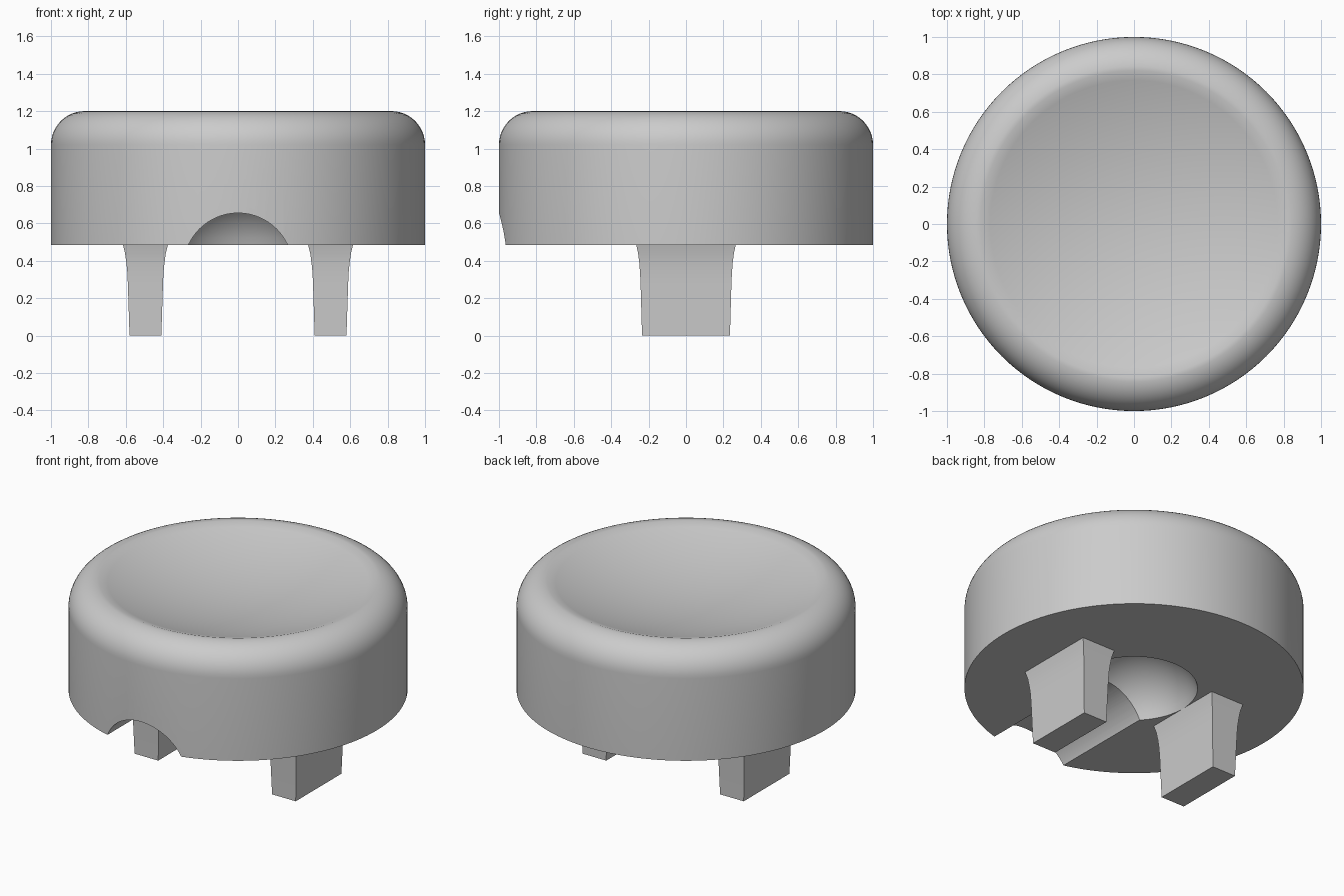
import bpy, bmesh, math
from mathutils import Matrix

if "Cube" in bpy.data.objects:
    bpy.data.objects.remove(bpy.data.objects["Cube"])

SEG = 128
BASE, TOP, FILLET = 0.485, 1.2, 0.18
RIM = 1.0 - FILLET
DISH_DEPTH = 0.14
HOLLOW_Z, DOME_R, GROOVE_R = 0.3635, 0.394, 0.2915

grey = bpy.data.materials.new("light_grey")
grey.diffuse_color = (0.6, 0.6, 0.6, 1.0)
grey.use_nodes = True
grey.node_tree.nodes["Principled BSDF"].inputs["Base Color"].default_value = grey.diffuse_color


def make_object(name, bm):
    bmesh.ops.recalc_face_normals(bm, faces=bm.faces)
    mesh = bpy.data.meshes.new(name)
    bm.to_mesh(mesh)
    bm.free()
    mesh.materials.append(grey)
    obj = bpy.data.objects.new(name, mesh)
    bpy.context.collection.objects.link(obj)
    return obj


def activate(obj):
    bpy.ops.object.select_all(action='DESELECT')
    obj.select_set(True)
    bpy.context.view_layer.objects.active = obj


def smooth(obj, degrees=30):
    activate(obj)
    bpy.ops.object.shade_smooth_by_angle(angle=math.radians(degrees))


def revolve(name, profile):
    """Turn an (r, z) profile whose two ends lie on the z axis."""
    bm = bmesh.new()
    verts = [bm.verts.new((r, 0, z)) for r, z in profile]
    edges = [bm.edges.new(pair) for pair in zip(verts, verts[1:])]
    bmesh.ops.spin(bm, geom=verts + edges, cent=(0, 0, 0), axis=(0, 0, 1),
                   angle=2 * math.pi, steps=SEG, use_duplicate=False)
    bmesh.ops.remove_doubles(bm, verts=bm.verts, dist=1e-5)
    return make_object(name, bm)


# Cap profile: dished top, rounded rim, straight wall, domed hollow below
dish_r = (RIM ** 2 + DISH_DEPTH ** 2) / (2 * DISH_DEPTH)
profile = []
for i in range(16):
    r = RIM * i / 16
    profile.append((r, TOP - DISH_DEPTH + dish_r - math.sqrt(dish_r ** 2 - r ** 2)))
for i in range(13):
    a = math.pi / 2 * i / 12
    profile.append((RIM + FILLET * math.sin(a), TOP - FILLET + FILLET * math.cos(a)))
profile.append((1.0, BASE))
start = math.asin((BASE - HOLLOW_Z) / DOME_R)
for i in range(13):
    a = start + (math.pi / 2 - start) * i / 12
    r = 0.0 if i == 12 else DOME_R * math.cos(a)
    profile.append((r, HOLLOW_Z + DOME_R * math.sin(a)))
cap = revolve("round_cap", profile)

# Groove running from the front edge into the hollow
bm = bmesh.new()
bmesh.ops.create_cone(bm, cap_ends=True, segments=96, radius1=GROOVE_R,
                      radius2=GROOVE_R, depth=1.2,
                      matrix=Matrix.Translation((0, -0.6, HOLLOW_Z))
                      @ Matrix.Rotation(math.pi / 2, 4, 'X'))
cutter = make_object("groove_cutter", bm)
cutter.hide_render = True
cut = cap.modifiers.new("groove", 'BOOLEAN')
cut.operation, cut.solver, cut.object = 'DIFFERENCE', 'EXACT', cutter
activate(cap)
bpy.ops.object.modifier_apply(modifier=cut.name)
bpy.data.objects.remove(cutter)
smooth(cap)

# Two tapered legs that flare where they meet the cap: (z, half x, half y)
SECTIONS = [(0.0, 0.085, 0.235), (0.28, 0.094, 0.243), (0.34, 0.097, 0.246),
            (0.39, 0.102, 0.25), (0.44, 0.109, 0.256), (BASE, 0.12, 0.266)]


def leg(name, x):
    bm = bmesh.new()
    rings = [[bm.verts.new((x + sx * hx, sy * hy, z))
              for sx, sy in ((-1, -1), (1, -1), (1, 1), (-1, 1))]
             for z, hx, hy in SECTIONS]
    for low, high in zip(rings, rings[1:]):
        for i in range(4):
            j = (i + 1) % 4
            bm.faces.new((low[i], low[j], high[j], high[i]))
    bm.faces.new(rings[0])
    bm.faces.new(rings[-1])
    smooth(make_object(name, bm))


leg("left_leg", -0.495)
leg("right_leg", 0.495)
